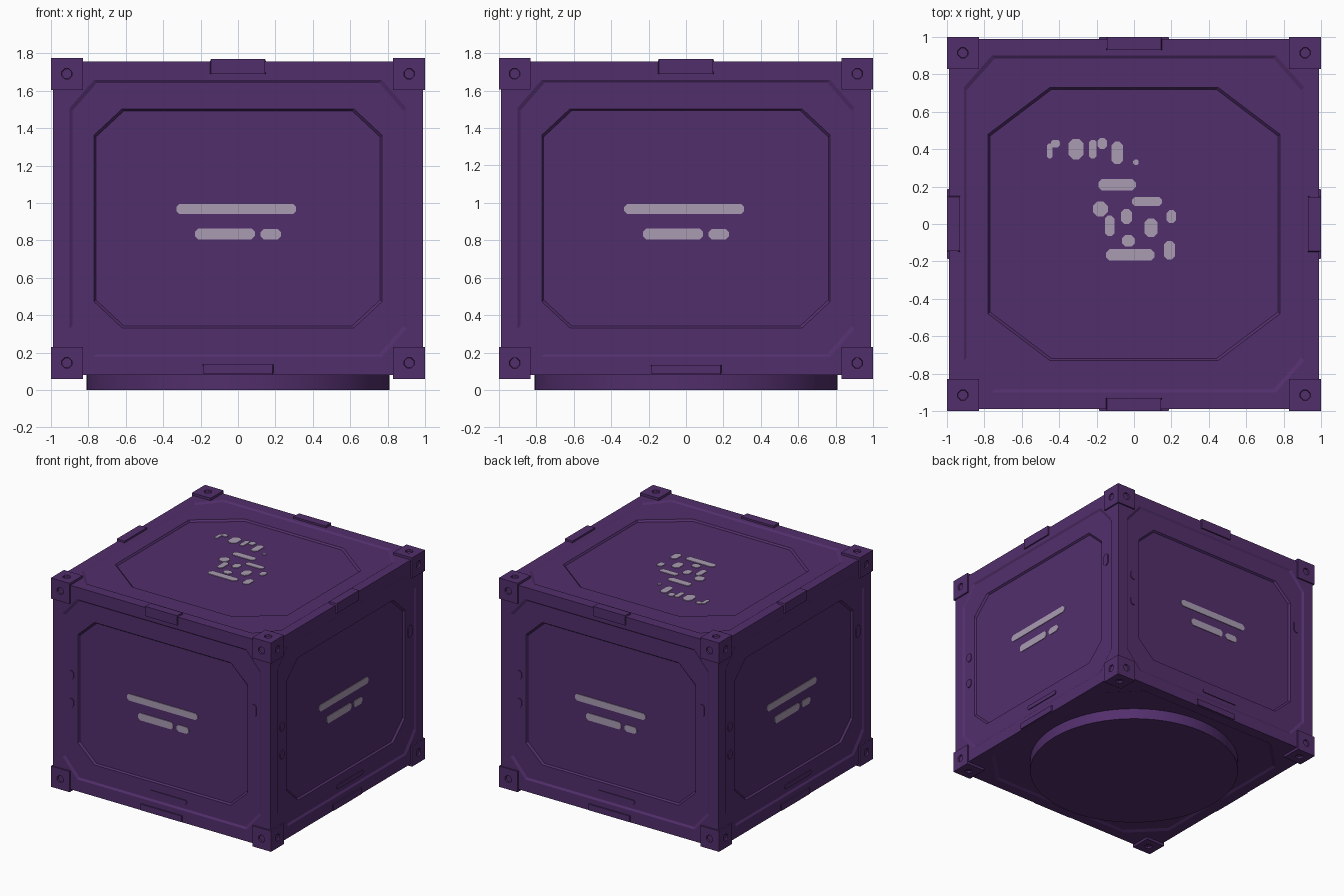
import bpy
import bmesh
from math import pi
from mathutils import Vector, Matrix

old = bpy.data.objects.get("Cube")
if old:
    bpy.data.objects.remove(old, do_unlink=True)


def material(name, rgb):
    m = bpy.data.materials.new(name)
    m.use_nodes = True
    m.diffuse_color = (*rgb, 1)
    m.node_tree.nodes["Principled BSDF"].inputs["Base Color"].default_value = (*rgb, 1)
    return m


purple = material("deep purple", (0.085, 0.028, 0.15))
pale = material("pale lilac", (0.40, 0.33, 0.45))

MID = 0.9175        # height of the crate's centre
W, H = 0.988, 0.8375  # half width and half height of the shell
X, Y, Z = Vector((1, 0, 0)), Vector((0, 1, 0)), Vector((0, 0, 1))


def finish(bm, name, mat, loc=(0, 0, 0)):
    bmesh.ops.remove_doubles(bm, verts=bm.verts, dist=1e-5)
    mesh = bpy.data.meshes.new(name)
    bm.to_mesh(mesh)
    bm.free()
    mesh.materials.append(mat)
    ob = bpy.data.objects.new(name, mesh)
    ob.location = loc
    bpy.context.collection.objects.link(ob)
    return ob


def face(bm, centre, u, v, rings):
    """Nested cut-corner outlines (half width, half height, cut x, cut y, depth), capped."""
    n = u.cross(v)
    prev = None
    for a, b, cx, cy, d in rings:
        outline = [(a - cx, -b), (a, cy - b), (a, b - cy), (a - cx, b),
                   (cx - a, b), (-a, b - cy), (-a, cy - b), (cx - a, -b)]
        loop = [bm.verts.new(centre + u * p + v * q - n * d) for p, q in outline]
        if prev:
            for i in range(8):
                j = (i + 1) % 8
                bm.faces.new((prev[i], prev[j], loop[j], loop[i]))
        prev = loop
    bm.faces.new(prev)


def plate(bm, centre, u, v, spot, depth, height=0.005, cut=0.3):
    """Thin plate; spot is (x, y, width, height) in the plane of the face."""
    x, y, w, h = spot
    c = cut * min(w, h)
    face(bm, centre + u * x + v * y, u, v,
         [(w / 2, h / 2, c, c, depth), (w / 2, h / 2, c, c, depth - height)])


# the four walls: (centre, horizontal, vertical)
walls = []
for k in range(4):
    u = Matrix.Rotation(k * pi / 2, 3, 'Z') @ X
    walls.append((u.cross(Z) * W, u, Z))
lid = (Z * H, X, Y)
floor = (Z * -H, X, -Y)

STEP, DEEP = 0.01, 0.024

# shell with stepped, cut-corner recesses
bm = bmesh.new()
for w in walls:
    face(bm, *w, [(W, H, 0, 0, 0), (0.90, 0.74, 0.13, 0.15, 0),
                  (0.885, 0.725, 0.13, 0.15, STEP),
                  (0.77, 0.585, 0.15, 0.14, STEP),
                  (0.76, 0.575, 0.15, 0.14, DEEP)])
face(bm, *lid, [(W, W, 0, 0, 0), (0.91, 0.90, 0.15, 0.17, 0),
                (0.895, 0.885, 0.15, 0.17, STEP),
                (0.78, 0.73, 0.33, 0.25, STEP),
                (0.77, 0.72, 0.33, 0.25, DEEP)])
face(bm, *floor, [(W, W, 0, 0, 0), (0.9, 0.9, 0.25, 0.25, 0),
                  (0.88, 0.88, 0.25, 0.25, STEP)])
finish(bm, "crate_shell", purple, (0, 0, MID))

# corner casting with a round socket on each outer side, mirrored to all eight corners
bm = bmesh.new()
s, r = 0.085, 0.028
centre = Vector((1 - s, 1 - s, 0.8575 - s))
for u, v in ((X, Y), (Y, Z), (Z, X)):
    n = u.cross(v)
    c = r * 0.58
    face(bm, centre + n * s, u, v, [(s, s, 0, 0, 0), (r, r, c, c, 0),
                                    (r * 0.9, r * 0.9, c, c, 0.015)])
    face(bm, centre - n * s, v, u, [(s, s, 0, 0, 0)])
corners = finish(bm, "corner_castings", purple, (0, 0, MID))
mirror = corners.modifiers.new("mirror", 'MIRROR')
mirror.use_axis = (True, True, True)

# tapered latches at the middle of every top and bottom edge
bm = bmesh.new()
for _, u, v in walls:
    n = u.cross(v)
    for z, size, side in ((H - 0.025, 0.04, 1), (0.03 - H, 0.025, -1)):
        mid = n * (0.999 - 0.035) + Z * z
        a = 0.17 if side > 0 else 0.21
        ends = []
        for e in (-1, 1):
            loop = []
            for out, up in ((-1, -1), (1, -1), (1, 1), (-1, 1)):
                inset = 0.025 if out > 0 or up == side else 0
                loop.append(bm.verts.new(mid + u * e * (a - inset)
                                         + n * out * 0.035 + Z * up * size))
            ends.append(loop)
        bm.faces.new(ends[0])
        bm.faces.new(ends[1][::-1])
        for i in range(4):
            j = (i + 1) % 4
            bm.faces.new((ends[0][j], ends[0][i], ends[1][i], ends[1][j]))
bmesh.ops.recalc_face_normals(bm, faces=bm.faces)
finish(bm, "edge_latches", purple, (0, 0, MID))

# small tabs on the wall frames
bm = bmesh.new()
for w in walls:
    plate(bm, *w, (0.05, -0.67, 0.34, 0.035), STEP, 0.007)
    for spot in ((-0.83, 0.10, 0.05, 0.07), (-0.83, -0.13, 0.05, 0.07),
                 (0.83, 0.25, 0.05, 0.10)):
        plate(bm, *w, spot, STEP, 0.007)
finish(bm, "frame_tabs", purple, (0, 0, MID))

# label strips on the walls
bm = bmesh.new()
for w in walls:
    for spot in ((-0.01, 0.05, 0.64, 0.055), (-0.07, -0.083, 0.32, 0.06),
                 (0.175, -0.085, 0.11, 0.055)):
        plate(bm, *w, spot, DEEP)
finish(bm, "wall_label_strips", pale, (0, 0, MID))

# scattered worn paint patches on the lid
patches = [(-0.45, 0.39, 0.03, 0.08), (-0.42, 0.43, 0.05, 0.04),
           (-0.31, 0.40, 0.08, 0.11), (-0.22, 0.40, 0.04, 0.10),
           (-0.17, 0.43, 0.05, 0.06), (-0.09, 0.38, 0.06, 0.12),
           (0.01, 0.33, 0.03, 0.03), (-0.09, 0.21, 0.20, 0.06),
           (0.07, 0.12, 0.16, 0.05), (-0.18, 0.08, 0.08, 0.08),
           (-0.13, -0.01, 0.05, 0.11), (-0.04, 0.04, 0.06, 0.08),
           (0.09, -0.02, 0.07, 0.10), (0.20, 0.04, 0.05, 0.07),
           (-0.03, -0.09, 0.07, 0.06), (-0.02, -0.165, 0.26, 0.06),
           (0.19, -0.14, 0.06, 0.10)]
bm = bmesh.new()
for spot in patches:
    plate(bm, *lid, spot, DEEP)
finish(bm, "lid_paint_patches", pale, (0, 0, MID))

# round foot under the crate
bpy.ops.mesh.primitive_cylinder_add(vertices=64, radius=0.81, depth=0.11,
                                    location=(0, 0, 0.055))
foot = bpy.context.object
foot.name = "round_foot"
foot.data.materials.append(purple)
bpy.ops.object.shade_smooth_by_angle()
